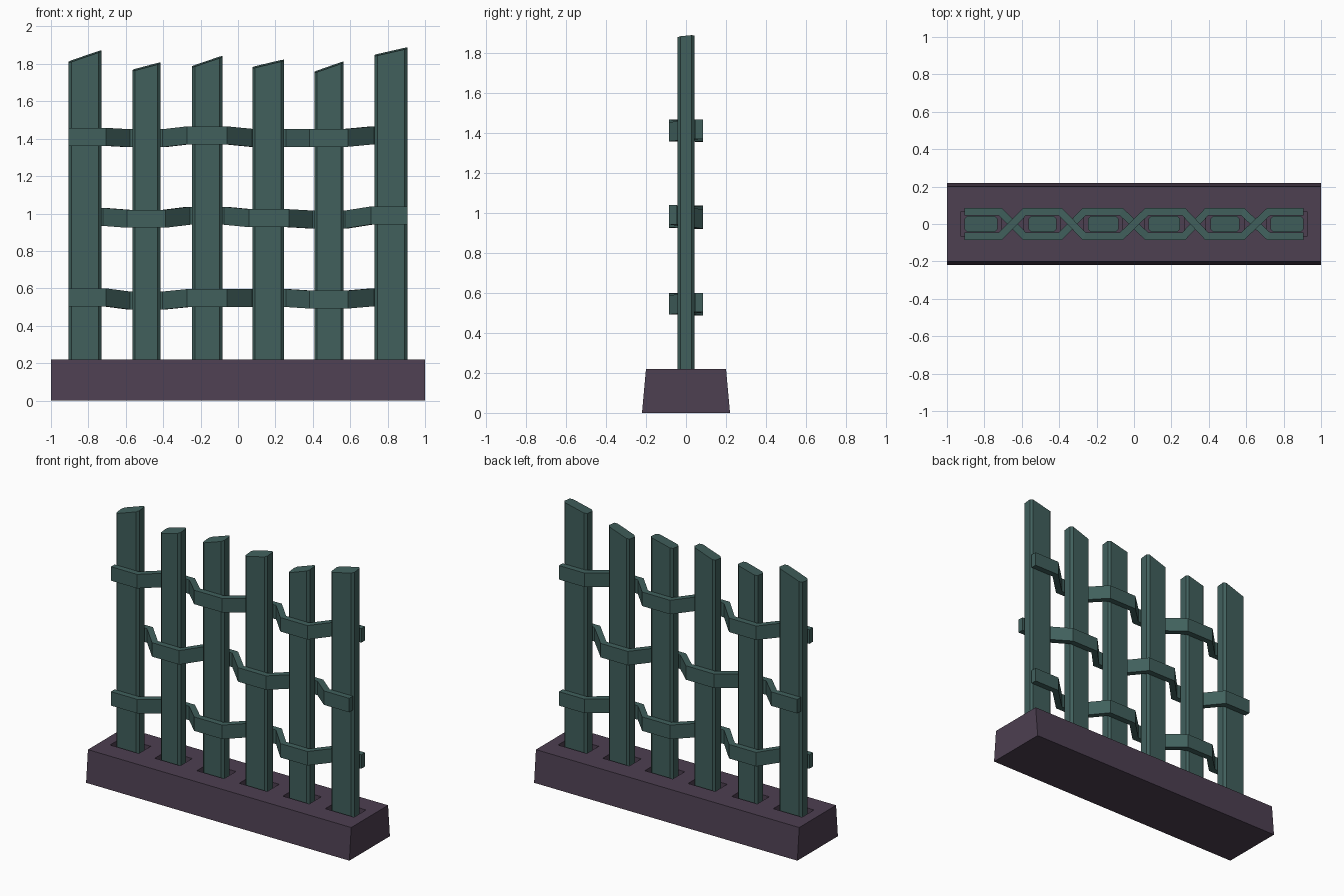
import bpy, bmesh

cube = bpy.data.objects.get("Cube")
if cube:
    bpy.data.objects.remove(cube, do_unlink=True)


def make_material(name, rgb):
    mat = bpy.data.materials.new(name)
    mat.use_nodes = True
    colour = (*rgb, 1)
    mat.diffuse_color = colour
    bsdf = next(n for n in mat.node_tree.nodes if n.type == 'BSDF_PRINCIPLED')
    bsdf.inputs["Base Color"].default_value = colour
    return mat


green = make_material("weathered_green", (0.052, 0.117, 0.108))
purple = make_material("dark_purple", (0.074, 0.050, 0.082))


def finish(bm, name, mat):
    bmesh.ops.recalc_face_normals(bm, faces=bm.faces)
    mesh = bpy.data.meshes.new(name)
    bm.to_mesh(mesh)
    bm.free()
    mesh.materials.append(mat)
    obj = bpy.data.objects.new(name, mesh)
    bpy.context.collection.objects.link(obj)
    return obj


BASE_TOP = 0.22
MARGIN = 0.022
HALF_Y = 0.043
POCKET_DEPTH = 0.06

# Slats: left x, right x, top height at left, top height at right
slats = [
    (-0.905, -0.73, 1.81, 1.87),
    (-0.565, -0.415, 1.765, 1.805),
    (-0.245, -0.083, 1.785, 1.84),
    (0.077, 0.245, 1.78, 1.82),
    (0.408, 0.565, 1.755, 1.81),
    (0.73, 0.905, 1.845, 1.885),
]


# Base: tapered block with a sunken socket for every slat
def build_base():
    bm = bmesh.new()
    bmesh.ops.create_cube(bm, size=2)
    for v in bm.verts:
        top = v.co.z > 0
        v.co.y *= 0.2 if top else 0.22
        v.co.z = BASE_TOP if top else 0
    top_face = max(bm.faces, key=lambda f: f.calc_center_median().z)
    pocket_y = HALF_Y + MARGIN
    cuts = [((s[i] + d, 0, 0), (1, 0, 0)) for s in slats
            for i, d in ((0, -MARGIN), (1, MARGIN))]
    cuts += [((0, y, 0), (0, 1, 0)) for y in (-pocket_y, pocket_y)]
    for point, normal in cuts:
        geom = bm.verts[:] + bm.edges[:] + bm.faces[:]
        bmesh.ops.bisect_plane(bm, geom=geom, plane_co=point, plane_no=normal)

    def is_pocket(face):
        c = face.calc_center_median()
        return (c.z > BASE_TOP - 0.001 and abs(c.y) < pocket_y
                and any(s[0] < c.x < s[1] for s in slats))

    floors = [f for f in bm.faces if is_pocket(f)]
    result = bmesh.ops.extrude_face_region(bm, geom=floors)
    for v in result["geom"]:
        if isinstance(v, bmesh.types.BMVert):
            v.co.z -= POCKET_DEPTH
    bmesh.ops.delete(bm, geom=[f for f in floors if f.is_valid],
                     context='FACES_ONLY')
    finish(bm, "base", purple)


build_base()


# Slat: chamfered plank with a slanted top
def build_slat(name, x0, x1, z0, z1):
    c = 0.015
    h = HALF_Y
    outline = [(x0 + c, -h), (x1 - c, -h), (x1, c - h), (x1, h - c),
               (x1 - c, h), (x0 + c, h), (x0, h - c), (x0, c - h)]
    bm = bmesh.new()
    low = [bm.verts.new((x, y, BASE_TOP - POCKET_DEPTH)) for x, y in outline]
    high = [bm.verts.new((x, y, z0 + (z1 - z0) * (x - x0) / (x1 - x0) + 0.1 * y))
            for x, y in outline]
    bm.faces.new(low[::-1])
    bm.faces.new(high)
    for i in range(8):
        j = (i + 1) % 8
        bm.faces.new((low[i], low[j], high[j], high[i]))
    finish(bm, name, green)


for n, slat in enumerate(slats, 1):
    build_slat(f"slat_{n}", *slat)

# Straps: woven alternately in front of and behind the slats
flats = [(-0.905, -0.715), (-0.585, -0.395), (-0.265, -0.068),
         (0.068, 0.265), (0.39, 0.58), (0.72, 0.905)]


def build_strap(name, first_side, heights):
    bm = bmesh.new()
    half_t, half_h, mitre = 0.02, 0.048, 0.008
    rings = []
    for i, ((xa, xb), z) in enumerate(zip(flats, heights)):
        side = first_side * (-1) ** i
        for x, end, outward in ((xa, i == 0, -1), (xb, i == 5, 1)):
            ring = []
            for t, h in ((-1, -1), (1, -1), (1, 1), (-1, 1)):
                shift = 0 if end else outward * mitre * t * side
                ring.append(bm.verts.new((x + shift, side * 0.066 + t * half_t,
                                          z + h * half_h)))
            rings.append(ring)
    for a, b in zip(rings, rings[1:]):
        for i in range(4):
            j = (i + 1) % 4
            bm.faces.new((a[i], a[j], b[j], b[i]))
    bm.faces.new(rings[0])
    bm.faces.new(rings[-1][::-1])
    finish(bm, name, green)


build_strap("top_strap", -1, (1.41, 1.403, 1.418, 1.405, 1.405, 1.418))
build_strap("middle_strap", 1, (0.982, 0.972, 0.988, 0.975, 0.968, 0.99))
build_strap("bottom_strap", -1, (0.552, 0.535, 0.548, 0.548, 0.54, 0.552))
